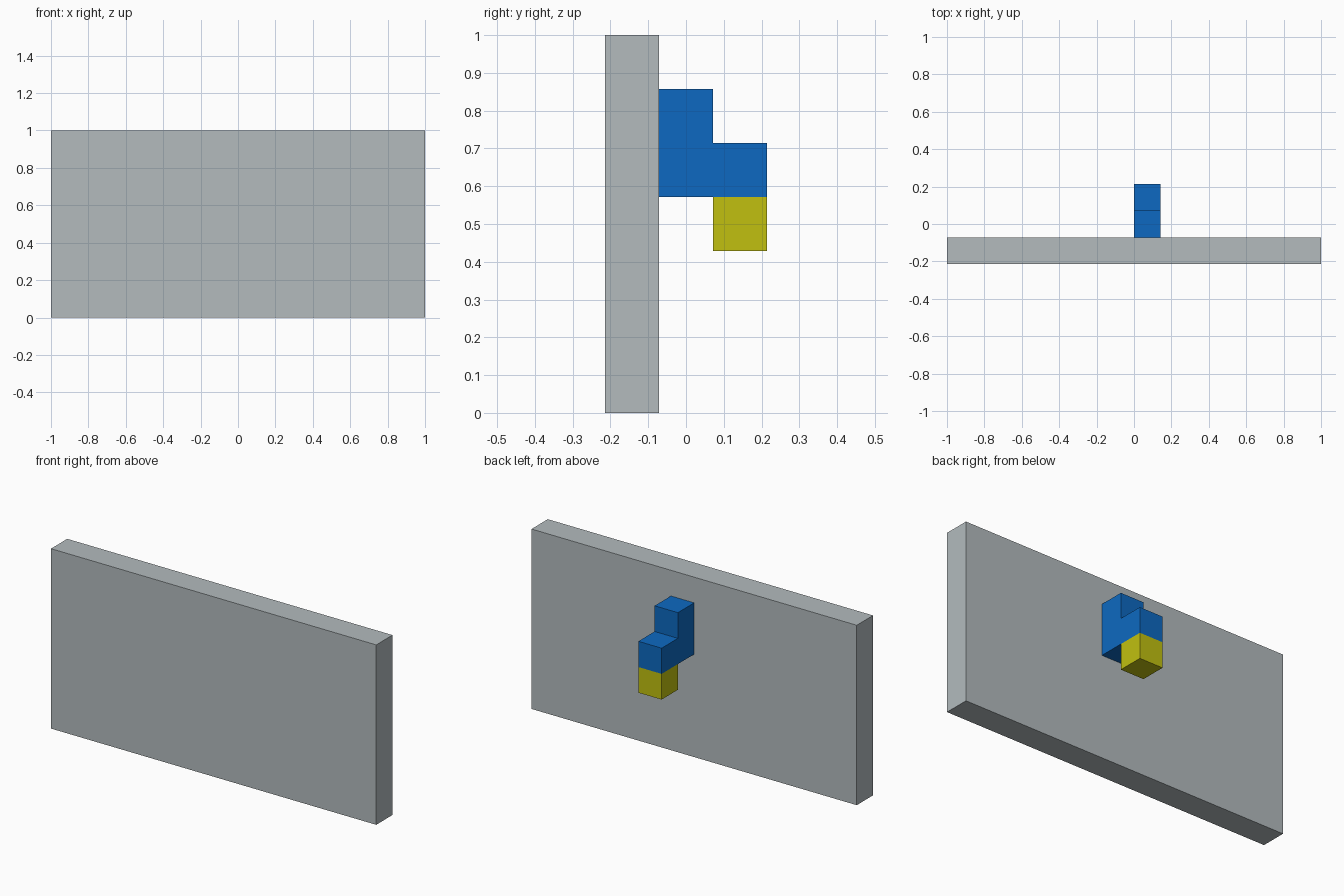
import bpy
import bmesh

cube = bpy.data.objects.get("Cube")
if cube:
    bpy.data.objects.remove(cube, do_unlink=True)

U = 1 / 7  # block unit


def material(name, rgb):
    mat = bpy.data.materials.new(name)
    mat.use_nodes = True
    mat.diffuse_color = (*rgb, 1)
    mat.node_tree.nodes["Principled BSDF"].inputs["Base Color"].default_value = (*rgb, 1)
    return mat


def extrude_profile(name, profile, x0, x1, mat):
    """Extrude a (y, z) outline along x; all sizes in block units."""
    bm = bmesh.new()
    face = bm.faces.new([bm.verts.new((x0 * U, y * U, z * U)) for y, z in profile])
    moved = bmesh.ops.extrude_face_region(bm, geom=[face], use_keep_orig=True)["geom"]
    bmesh.ops.translate(bm, vec=((x1 - x0) * U, 0, 0),
                        verts=[v for v in moved if isinstance(v, bmesh.types.BMVert)])
    bmesh.ops.recalc_face_normals(bm, faces=bm.faces[:])
    mesh = bpy.data.meshes.new(name)
    bm.to_mesh(mesh)
    bm.free()
    mesh.materials.append(mat)
    obj = bpy.data.objects.new(name, mesh)
    bpy.context.collection.objects.link(obj)
    return obj


def rect(y0, y1, z0, z1):
    return [(y0, z0), (y1, z0), (y1, z1), (y0, z1)]


grey = material("light grey", (0.451, 0.497, 0.515))
blue = material("blue", (0.004, 0.141, 0.533))
yellow = material("yellow", (0.533, 0.527, 0.005))

# Wall slab
extrude_profile("wall_panel", rect(-1.5, -0.5, 0, 7), -7, 7, grey)

# Stepped bracket on the back of the wall
bracket = [(-0.5, 4), (1.5, 4), (1.5, 5), (0.5, 5), (0.5, 6), (-0.5, 6)]
extrude_profile("bracket", bracket, 0, 1, blue)

# Block hanging under the bracket's outer end
extrude_profile("hanging_block", rect(0.5, 1.5, 3, 4), 0, 1, yellow)
